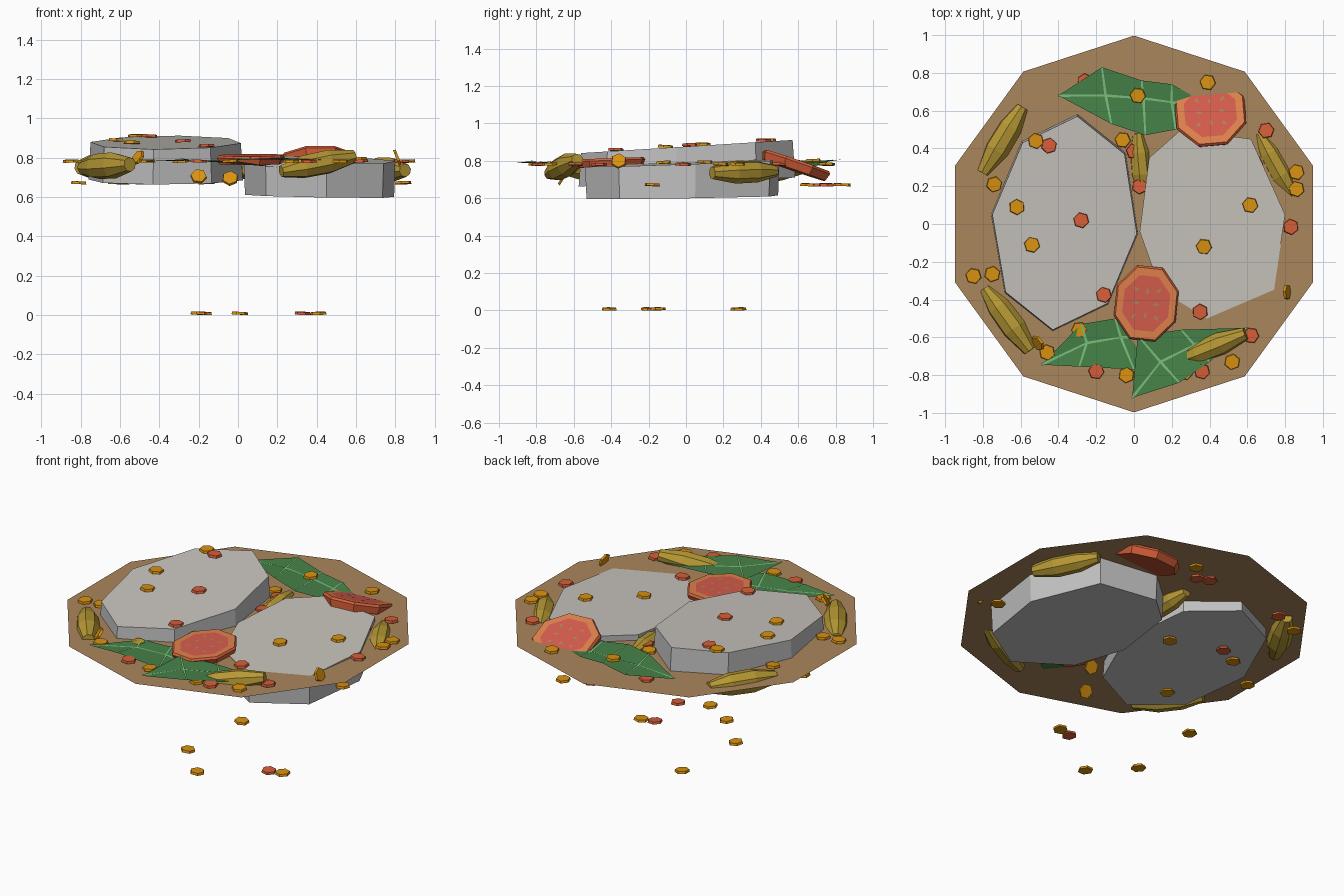
import bpy, bmesh, math, random
from mathutils import Vector, Matrix, Euler

random.seed(4)
if "Cube" in bpy.data.objects:
    bpy.data.objects.remove(bpy.data.objects["Cube"], do_unlink=True)


def material(name, r, g, b):
    """Flat colour from 0-255 display values."""
    col = [((c / 255 + 0.055) / 1.055) ** 2.4 for c in (r, g, b)] + [1]
    m = bpy.data.materials.new(name)
    m.use_nodes = True
    m.diffuse_color = col
    m.node_tree.nodes["Principled BSDF"].inputs["Base Color"].default_value = col
    return m


TAN = material("tan", 170, 134, 92)
PALE = material("pale_top", 200, 196, 189)
GREY = material("grey_side", 193, 193, 193)
GREEN = material("leaf_green", 70, 130, 72)
VEIN = material("vein_green", 122, 190, 124)
OLIVE = material("olive_yellow", 182, 152, 52)
FLESH = material("tomato_flesh", 212, 92, 76)
RIM = material("tomato_rim", 222, 128, 76)
GOLD = material("gold", 217, 146, 16)
RED = material("orange_red", 214, 94, 56)

PLATE_Z = 0.77


def finish(name, bm, mats, recalc=True):
    if recalc:
        bmesh.ops.recalc_face_normals(bm, faces=bm.faces)
    me = bpy.data.meshes.new(name)
    bm.to_mesh(me)
    bm.free()
    for m in mats:
        me.materials.append(m)
    ob = bpy.data.objects.new(name, me)
    bpy.context.collection.objects.link(ob)
    return ob


def bridge(bm, low, high, mat=0):
    """Join two closed rings of equal length with quads."""
    n = len(low)
    for i in range(n):
        j = (i + 1) % n
        f = bm.faces.new((low[i], low[j], high[j], high[i]))
        f.material_index = mat


# Plate: a single ten-sided sheet
bm = bmesh.new()
bm.faces.new([bm.verts.new((0.997 * math.sin(i * math.pi / 5),
                            0.997 * math.cos(i * math.pi / 5), PLATE_Z))
              for i in range(10)][::-1])
finish("plate", bm, [TAN], False)


# Two thick tilted slabs
def left_top(x, y):
    return 0.876 + 0.062 * y


def right_top(x, y):
    return 0.787 + 0.035 * y - 0.015 * (x - 0.42)


def slab(name, outline, top, depth, flare):
    bm = bmesh.new()
    n = len(outline)
    cx = sum(p[0] for p in outline) / n
    cy = sum(p[1] for p in outline) / n
    high = [bm.verts.new((x, y, top(x, y))) for x, y in outline]
    low = [bm.verts.new((cx + (x - cx) * flare, cy + (y - cy) * flare,
                         top(x, y) - depth - 0.02 * y)) for x, y in outline]
    bridge(bm, low, high, 1)
    bm.faces.new(high)
    bm.faces.new(low[::-1]).material_index = 1
    finish(name, bm, [PALE, GREY])


slab("left_slab", [(-.3, .57), (-.05, .37), (.015, -.05), (-.14, -.42),
                   (-.43, -.56), (-.68, -.36), (-.75, .05), (-.59, .43)],
     left_top, 0.19, 1.025)
slab("right_slab", [(.03, -.04), (.08, .35), (.25, .5), (.62, .45),
                    (.8, .05), (.74, -.36), (.45, -.54), (.14, -.35)],
     right_top, 0.182, 0.985)


# Leaves: rows of left, middle and right points between two tips, with raised veins
def leaf(name, tip, rows, end):
    bm = bmesh.new()
    a, b = Vector(tip), Vector(end)
    grid = []
    for left, mid, right, z in rows:
        grid.append([Vector((*left, z + 0.006)), Vector((*mid, z)), Vector((*right, z + 0.006))])
    full = [[a] * 3] + grid + [[b] * 3]
    for r0, r1 in zip(full, full[1:]):
        for k in (0, 1):
            pts = []
            for p in (r0[k], r1[k], r1[k + 1], r0[k + 1]):
                if p not in pts:
                    pts.append(p)
            f = bm.faces.new([bm.verts.new(p) for p in pts])
            f.normal_update()
            if f.normal.z < 0:
                f.normal_flip()
    bmesh.ops.remove_doubles(bm, verts=bm.verts, dist=0.0005)
    spine = [a] + [r[1] for r in grid] + [b]
    lines = list(zip(spine, spine[1:]))
    for r in grid:
        lines += [(r[1], r[0]), (r[1], r[2])]
    for p, q in lines:
        side = (q - p).cross(Vector((0, 0, 1))).normalized() * 0.007
        up = Vector((0, 0, 0.004))
        f = bm.faces.new([bm.verts.new(v + up) for v in
                          (p + side, q + side * 0.6, q - side * 0.6, p - side)])
        f.material_index = 1
    finish(name, bm, [GREEN, VEIN], False)


leaf("back_leaf", (-.4, .68, .785),
     [((-.17, .83), (-.15, .68), (-.12, .53), .8),
      ((.04, .76), (.05, .665), (.06, .47), .79),
      ((.2, .74), (.2, .645), (.22, .5), .778)], (.45, .6, .75))
leaf("front_left_leaf", (-.49, -.745, .78),
     [((-.28, -.53), (-.25, -.63), (-.29, -.755), .784),
      ((-.1, -.5), (-.07, -.6), (0, -.77), .774)], (.2, -.6, .75))
leaf("front_right_leaf", (-.01, -.92, .787),
     [((.02, -.59), (.14, -.73), (.24, -.84), .791),
      ((.25, -.56), (.32, -.64), (.4, -.73), .784)], (.6, -.55, .778))


# Tomato slices: rimmed octagons with flat seeds
def tomato(name, centre, rx, ry, thick, rot):
    bm = bmesh.new()

    def ring(s, z):
        return [bm.verts.new((rx * s * math.cos((i + .5) * math.pi / 4),
                              ry * s * math.sin((i + .5) * math.pi / 4), z))
                for i in range(8)]
    h = thick / 2
    low, mid, high, inner = ring(.93, -h), ring(1, h * .5), ring(.95, h), ring(.74, h)
    bridge(bm, low, mid, 1)
    bridge(bm, mid, high, 1)
    bridge(bm, high, inner, 0)
    bm.faces.new(inner).material_index = 2
    bm.faces.new(low[::-1]).material_index = 1
    bmesh.ops.recalc_face_normals(bm, faces=bm.faces)
    for i in range(8):
        t = i * math.pi / 4
        r = 0.48 if i % 2 else 0.3
        c = Vector((rx * r * math.cos(t), ry * r * math.sin(t), h + .003))
        d = Vector((math.cos(t), math.sin(t), 0)) * 0.017
        s = Vector((-d.y, d.x, 0)) * 0.55
        f = bm.faces.new([bm.verts.new(c + v) for v in (d, s, -d, -s)])
        f.material_index = 3
    ob = finish(name, bm, [RIM, RED, FLESH, TAN], False)
    ob.location = centre
    ob.rotation_euler = [math.radians(v) for v in rot]


tomato("front_tomato", (.065, -.42, .79), .178, .213, .045, (2, 0, -6))
tomato("back_tomato", (.405, .585, .775), .2, .2, .055, (-19, 0, 5))


# Pickled spears: eight-sided barrels between two end points
def spear(name, p, q, radius):
    p, q = Vector(p), Vector(q)
    rot = (q - p).to_track_quat("Z", "Y").to_matrix()
    bm = bmesh.new()
    rings = []
    for t, s in ((0, .5), (.3, .95), (.65, 1), (1, .55)):
        c = p.lerp(q, t)
        rings.append([bm.verts.new(c + rot @ Vector((
            radius * s * math.cos(i * math.pi / 4 + .2),
            radius * s * math.sin(i * math.pi / 4 + .2), 0))) for i in range(8)])
    for a, b in zip(rings, rings[1:]):
        bridge(bm, a, b)
    bm.faces.new(rings[0][::-1])
    bm.faces.new(rings[-1])
    finish(name, bm, [OLIVE])


spear("back_left_spear", (-.59, .62, .76), (-.8, .27, .75), .068)
spear("front_left_spear", (-.79, -.34, .75), (-.55, -.67, .765), .068)
spear("front_spear", (.22, -.73, .73), (.59, -.58, .805), .062)
spear("right_spear", (.66, .48, .745), (.85, .14, .735), .062)
spear("middle_spear", (.02, .48, .76), (.05, .15, .735), .058)


# Scattered six-sided bits, positions in hundredths
def bits(name, mat, groups, tilted=()):
    bm = bmesh.new()

    def add(x, y, z, tilt):
        m = (Matrix.Translation((x, y, z)) @ Euler(tilt).to_matrix().to_4x4()
             @ Matrix.Rotation(random.uniform(0, 1), 4, "Z"))
        bmesh.ops.create_cone(bm, cap_ends=True, segments=6, radius1=.043,
                              radius2=.04, depth=.014, matrix=m)
    for height, places in groups:
        for x, y in places:
            x, y = x / 100, y / 100
            z = height(x, y) if callable(height) else height
            add(x, y, z + .008, (random.uniform(-.06, .06), random.uniform(-.06, .06), 0))
    for x, y, z, tilt in tilted:
        add(x, y, z, tilt)
    finish(name, bm, [mat], False)


on_plate = PLATE_Z + .004
under = PLATE_Z - .106
bits("gold_bits", GOLD, [
    (on_plate, [(39, 75), (-6, 44.5), (57, 28.5), (86, 27.5), (86, 18.5), (-74, 21),
                (-85, -27.5), (-75, -26.5), (-29, -56), (-46, -68), (-4, -80),
                (27, -78.5), (52, -73)]),
    (.795, [(2, 68)]),
    (left_top, [(-52, 44), (-62, 9), (-54, -11)]),
    (right_top, [(61.5, 10), (37, -12)]),
    (under, [(25, 84), (-62, 65), (-81, 2), (84, -18), (-16, 12), (-58, 17), (-52, -33)]),
    (0, [(-17, 28), (-20, -20), (1, -41), (41, -15)])],
    [(.81, -.36, .8, (0, 1.2, 0)), (-.51, -.63, .8, (0, -1, .6)),
     (-.2, -.66, .705, (1, 0, 0)), (-.04, -.42, .695, (1, 0, 0))])
bits("red_bits", RED, [
    (on_plate, [(-26, 75.5), (0, 38.5), (3, 20), (25, 43), (70, 49.5), (64, 32),
                (83, -1.5), (-20, -78), (36, -78), (62, -59)]),
    (left_top, [(-45, 41.5), (-28, 2), (-16, -37.5)]),
    (right_top, [(35, -46.5)]),
    (under, [(10, 78), (17, 75), (-45, 72), (-46, 23)]),
    (0, [(33, -17)])])
